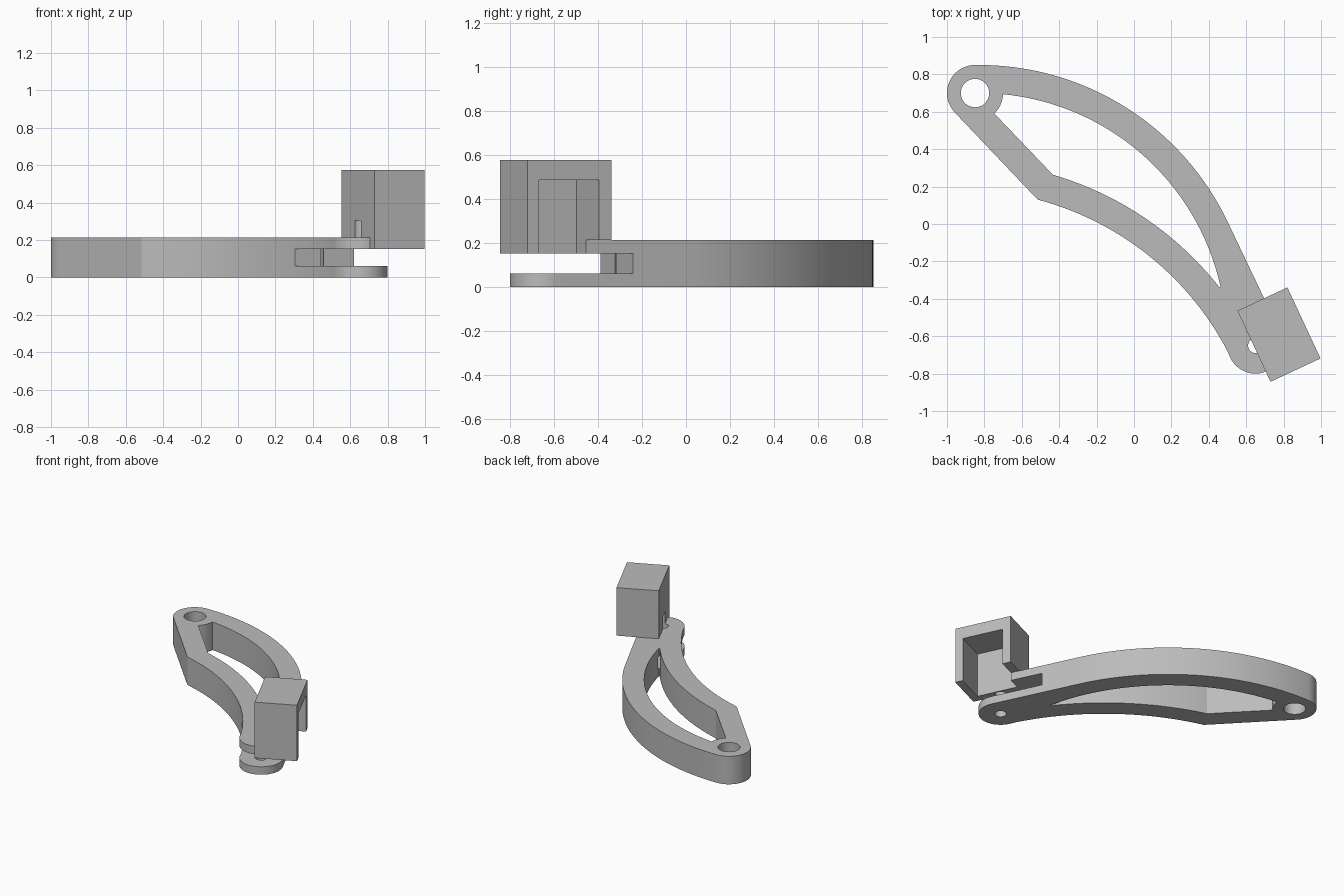
import bpy, bmesh
from math import cos, sin, radians
from mathutils import Vector, Matrix

default = bpy.data.objects.get("Cube")
if default:
    bpy.data.objects.remove(default, do_unlink=True)

grey = bpy.data.materials.new("plain grey")
grey.use_nodes = True
colour = (0.5, 0.5, 0.5, 1)
grey.diffuse_color = colour
grey.node_tree.nodes["Principled BSDF"].inputs["Base Color"].default_value = colour

TILT = 25                       # heading of the arm tip and the hood
PIVOT, TIP = (-0.85, 0.70), (0.65, -0.65)
UPPER, LOWER = (-0.828, -0.622), (-0.928, -1.428)   # centres of the two bars
ARM_TOP, GAP_LOW, GAP_HIGH = 0.212, 0.06, 0.152


def arc(centre, radius, start, end, steps):
    """Points along an arc, angles in degrees."""
    pts = []
    for i in range(steps + 1):
        a = radians(start + (end - start) * i / steps)
        pts.append(Vector((centre[0] + radius * cos(a), centre[1] + radius * sin(a))))
    return pts


def prism(name, pts, z0, z1):
    """Extrude a closed outline between two heights."""
    clean = []
    for p in pts:
        if not clean or (p - clean[-1]).length > 0.004:
            clean.append(p)
    if (clean[0] - clean[-1]).length < 0.004:
        clean.pop()
    bm = bmesh.new()
    face = bm.faces.new([bm.verts.new((p.x, p.y, z0)) for p in clean])
    new = bmesh.ops.extrude_face_region(bm, geom=[face])["geom"]
    bmesh.ops.translate(bm, vec=(0, 0, z1 - z0),
                        verts=[g for g in new if isinstance(g, bmesh.types.BMVert)])
    bmesh.ops.recalc_face_normals(bm, faces=bm.faces)
    mesh = bpy.data.meshes.new(name)
    bm.to_mesh(mesh)
    bm.free()
    mesh.materials.append(grey)
    obj = bpy.data.objects.new(name, mesh)
    bpy.context.collection.objects.link(obj)
    return obj


def tilted_block(name, u0, u1, v0, v1, z0, z1):
    """Block aligned with the tilted tip."""
    turn = Matrix.Rotation(radians(TILT), 2)
    corners = [(u0, v0), (u1, v0), (u1, v1), (u0, v1)]
    return prism(name, [turn @ Vector(c) for c in corners], z0, z1)


def cut(target, cutter):
    """Subtract a cutter and discard it."""
    cutter.hide_render = True
    mod = target.modifiers.new("cut", "BOOLEAN")
    mod.operation = "DIFFERENCE"
    mod.solver = "EXACT"
    mod.object = cutter
    bpy.context.view_layer.objects.active = target
    bpy.ops.object.modifier_apply(modifier=mod.name)
    bpy.data.objects.remove(cutter, do_unlink=True)


def hole(radius, centre, top):
    return prism("hole_cutter", arc(centre, radius, 0, 360, 40), -0.1, top)


def cavity():
    return tilted_block("cavity_cutter", 0.362, 0.8, -1.016, -0.716, 0.1, 0.485)


# Arm: pivot eye, outer curved bar, rounded tip, lower curved bar, straight strut
arm = prism("arm",
            arc(PIVOT, 0.15, 223.4, 90.95, 24)
            + arc(UPPER, 1.472, 90.95, TILT, 40)
            + arc(TIP, 0.15, TILT, -153.8, 32)
            + arc(LOWER, 1.612, 26.2, 75.16, 32),
            0, ARM_TOP)

# Opening between the bars
cut(arm, prism("window_cutter",
               arc(PIVOT, 0.15, -46.6, -2.3, 10)
               + arc(UPPER, 1.322, 84.45, 12.4, 40)
               + arc(LOWER, 1.762, 38.1, 73.7, 28),
               -0.1, 0.4))

# Fork gap at the tip, pivot and pin holes, clearance inside the hood
cut(arm, tilted_block("gap_cutter", -0.2, 0.8, -1.3, -0.481, GAP_LOW, GAP_HIGH))
cut(arm, hole(0.076, PIVOT, 0.4))
cut(arm, hole(0.04, TIP, 0.305))
cut(arm, cavity())

# Hood: block open below and on its outer side, its back wall resting on the arm
hood = tilted_block("hood", 0.305, 0.6, -1.073, -0.654, GAP_HIGH, 0.575)
cut(hood, cavity())
cut(hood, tilted_block("back_wall_notch", 0.362, 0.8, -0.72, -0.5, 0.1, ARM_TOP))
cut(hood, hole(0.04, TIP, 0.305))

# Smooth curved walls, keep edges sharp
bpy.ops.object.select_all(action="DESELECT")
for part in (arm, hood):
    part.select_set(True)
bpy.context.view_layer.objects.active = arm
bpy.ops.object.shade_smooth_by_angle(angle=radians(25))
